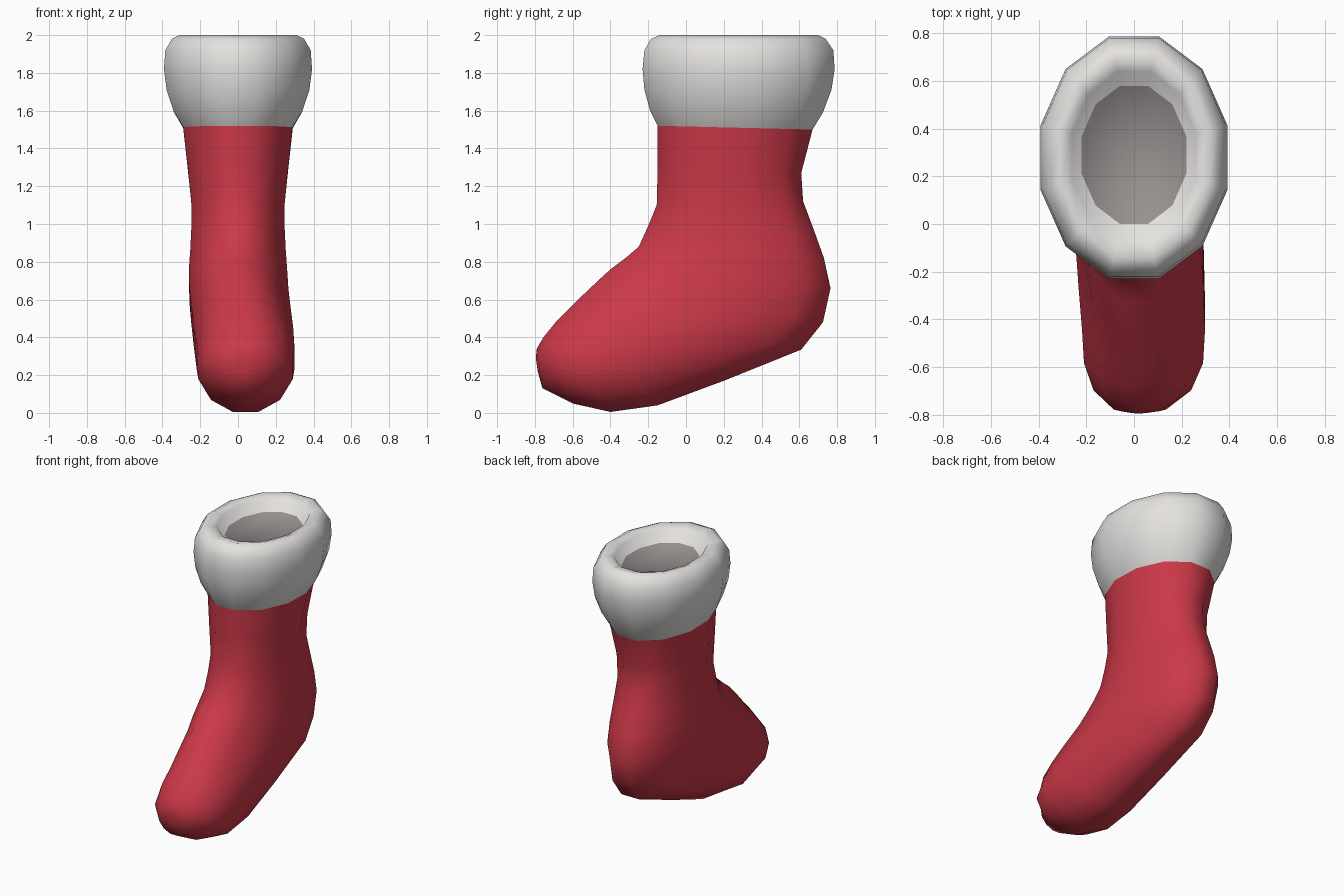
import bpy, math
from mathutils import Vector

N = 12  # sides around every ring
COMP = 1 / math.cos(math.pi / N)


def material(name, rgb):
    m = bpy.data.materials.new(name)
    m.diffuse_color = (*rgb, 1)
    return m


def loft(name, rings, mats, cap_mat=0):
    """Skin oval rings given as (front_y, front_z, back_y, back_z, half_width, centre_x)."""
    verts, faces = [], []
    for fy, fz, by, bz, w, cx in rings:
        mid = Vector((cx, (fy + by) / 2, (fz + bz) / 2))
        half = Vector((0, (by - fy) / 2, (bz - fz) / 2))
        for i in range(N):
            a = 2 * math.pi * (i + 0.5) / N
            verts.append(mid + half * math.cos(a) * COMP
                         + Vector((w * math.sin(a) * COMP, 0, 0)))
    for r in range(len(rings) - 1):
        for i in range(N):
            j = (i + 1) % N
            faces.append((r * N + i, r * N + j, (r + 1) * N + j, (r + 1) * N + i))
    last = (len(rings) - 1) * N
    faces.append(tuple(range(last, last + N)))
    mesh = bpy.data.meshes.new(name)
    mesh.from_pydata(verts, [], faces)
    for m in mats:
        mesh.materials.append(m)
    mesh.polygons[len(faces) - 1].material_index = cap_mat
    for p in mesh.polygons:
        p.use_smooth = True
    ob = bpy.data.objects.new(name, mesh)
    bpy.context.collection.objects.link(ob)
    # consistent outward normals
    import bmesh
    bm = bmesh.new()
    bm.from_mesh(mesh)
    if rings[0][1] < rings[-1][1]:
        bmesh.ops.reverse_faces(bm, faces=bm.faces)
    bm.normal_update()
    bm.to_mesh(mesh)
    bm.free()
    return ob


red = material("red felt", (0.60, 0.04, 0.065))
white = material("white fur", (0.78, 0.76, 0.74))
grey = material("inner lining grey", (0.31, 0.28, 0.275))

# Stocking: leg, heel, foot and toe
loft("stocking_body", [
    (-0.15, 1.52, 0.67, 1.50, 0.29, 0.0),
    (-0.15, 1.30, 0.61, 1.27, 0.265, 0.0),
    (-0.155, 1.10, 0.62, 1.12, 0.247, 0.0),
    (-0.20, 0.99, 0.68, 0.96, 0.247, 0.0),
    (-0.25, 0.88, 0.73, 0.82, 0.253, 0.0),
    (-0.32, 0.82, 0.765, 0.66, 0.26, 0.0),
    (-0.40, 0.76, 0.725, 0.48, 0.262, 0.005),
    (-0.46, 0.705, 0.61, 0.335, 0.262, 0.015),
    (-0.55, 0.62, 0.20, 0.17, 0.262, 0.03),
    (-0.62, 0.55, -0.15, 0.04, 0.258, 0.04),
    (-0.69, 0.48, -0.40, 0.005, 0.25, 0.04),
    (-0.755, 0.40, -0.60, 0.05, 0.205, 0.035),
    (-0.79, 0.34, -0.76, 0.13, 0.11, 0.025),
    (-0.795, 0.29, -0.785, 0.22, 0.04, 0.02),
], [red])

# Puffy fur cuff, rolling over into a shallow lined opening
loft("fur_cuff", [
    (-0.15, 1.52, 0.67, 1.50, 0.29, 0),
    (-0.19, 1.60, 0.725, 1.59, 0.34, 0),
    (-0.22, 1.71, 0.77, 1.71, 0.378, 0),
    (-0.23, 1.82, 0.787, 1.82, 0.392, 0),
    (-0.22, 1.92, 0.78, 1.92, 0.385, 0),
    (-0.185, 1.98, 0.74, 1.98, 0.35, 0),
    (-0.14, 2.00, 0.70, 2.00, 0.31, 0),
    (-0.07, 1.98, 0.64, 1.98, 0.26, 0),
    (0.0, 1.91, 0.58, 1.91, 0.22, 0),
], [white, grey], cap_mat=1)
